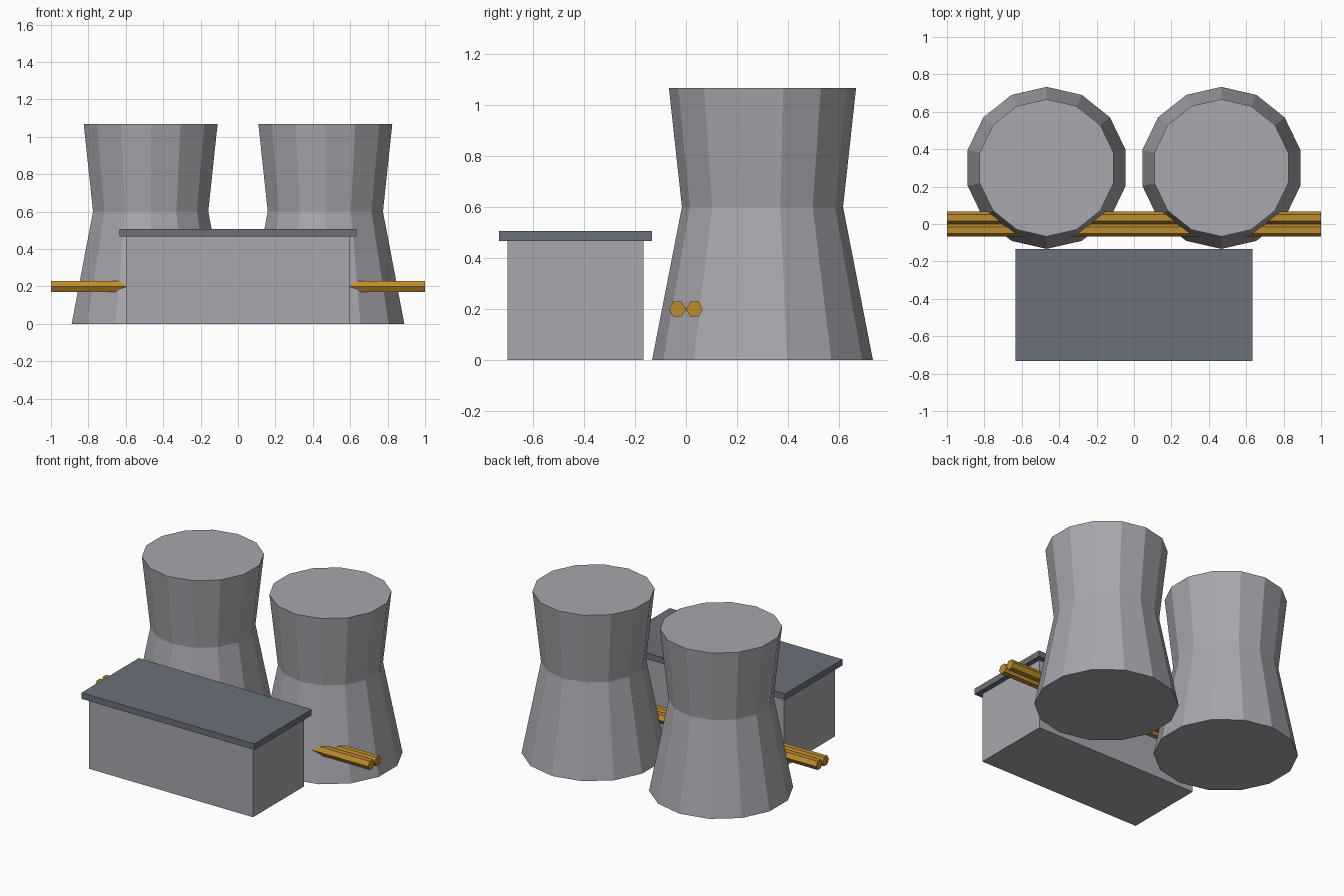
import bpy
import bmesh
import math

if "Cube" in bpy.data.objects:
    bpy.data.objects.remove(bpy.data.objects["Cube"])


def material(name, rgb):
    m = bpy.data.materials.new(name)
    m.diffuse_color = (*rgb, 1.0)
    m.use_nodes = True
    m.node_tree.nodes["Principled BSDF"].inputs["Base Color"].default_value = m.diffuse_color
    return m


CONCRETE = material("concrete grey", (0.39, 0.385, 0.418))
SLATE = material("slate roof", (0.145, 0.16, 0.19))
BRASS = material("brass pipe", (0.515, 0.262, 0.028))


def finish(name, bm, mat):
    bmesh.ops.recalc_face_normals(bm, faces=bm.faces)
    mesh = bpy.data.meshes.new(name)
    bm.to_mesh(mesh)
    bm.free()
    mesh.materials.append(mat)
    obj = bpy.data.objects.new(name, mesh)
    bpy.context.collection.objects.link(obj)
    return obj


def lathe(name, profile, sides, mat):
    """Closed faceted solid from (radius, height) rings, first corner on +y."""
    bm = bmesh.new()
    rings = []
    for r, z in profile:
        angles = [2 * math.pi * i / sides for i in range(sides)]
        rings.append([bm.verts.new((r * math.sin(a), r * math.cos(a), z)) for a in angles])
    for low, high in zip(rings, rings[1:]):
        for i in range(sides):
            j = (i + 1) % sides
            bm.faces.new((low[i], low[j], high[j], high[i]))
    bm.faces.new(rings[0])
    bm.faces.new(rings[-1])
    return finish(name, bm, mat)


def box(name, low, high, mat):
    bm = bmesh.new()
    bmesh.ops.create_cube(bm, size=1)
    for v in bm.verts:
        v.co = [a if c < 0 else b for c, a, b in zip(v.co, low, high)]
    return finish(name, bm, mat)


# Pair of waisted cooling towers
for side, x in (("left", -0.467), ("right", 0.467)):
    tower = lathe(f"{side}_cooling_tower", [(0.433, 0), (0.316, 0.6), (0.367, 1.067)], 14, CONCRETE)
    tower.location = (x, 0.3, 0)

# Hall with an overhanging flat roof
box("hall", (-0.6, -0.7, 0), (0.6, -0.167, 0.467), CONCRETE)
box("hall_roof", (-0.633, -0.733, 0.467), (0.633, -0.133, 0.507), SLATE)

# Two hexagonal pipes running through the towers
for side, y in (("front", -0.0333), ("back", 0.0333)):
    pipe = lathe(f"{side}_pipe", [(0.0333, -1), (0.0333, 1)], 6, BRASS)
    pipe.rotation_euler = (0, math.pi / 2, 0)
    pipe.location = (0, y, 0.2)
